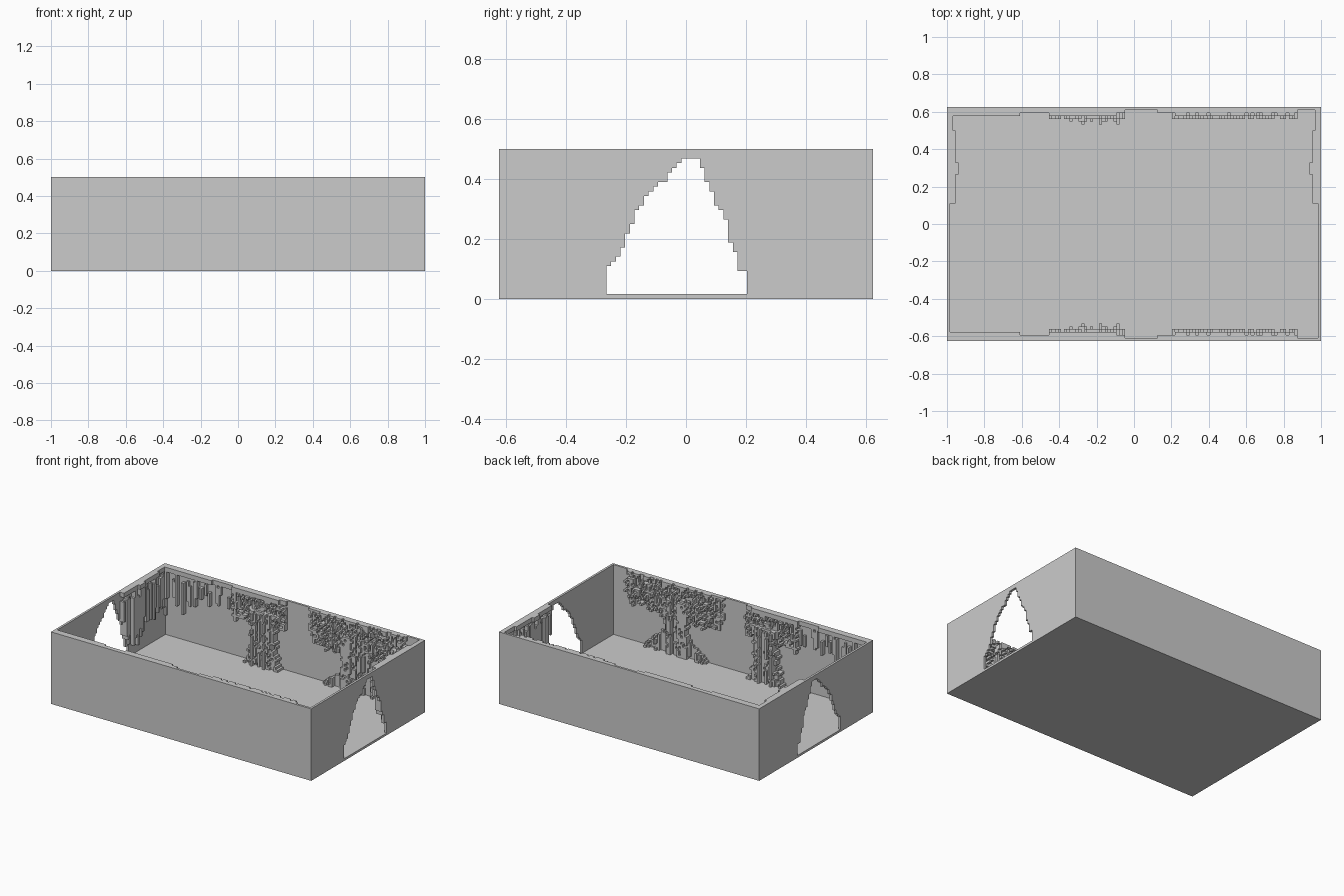
import bpy, bmesh, random
from mathutils import Vector

if "Cube" in bpy.data.objects:
    bpy.data.objects.remove(bpy.data.objects["Cube"])

V = 1 / 64          # size of one block
TOP = 32            # wall height in blocks
rng = random.Random(7)

stone = bpy.data.materials.new("stone_grey")
stone.use_nodes = True
stone.diffuse_color = (0.6, 0.6, 0.6, 1)
stone.node_tree.nodes["Principled BSDF"].inputs["Base Color"].default_value = (0.6, 0.6, 0.6, 1)


def make_object(name, bm):
    mesh = bpy.data.meshes.new(name)
    bm.to_mesh(mesh)
    bm.free()
    mesh.materials.append(stone)
    ob = bpy.data.objects.new(name, mesh)
    bpy.context.scene.collection.objects.link(ob)
    return ob


def block(name, lo, hi):
    bm = bmesh.new()
    bmesh.ops.create_cube(bm, size=1)
    for v in bm.verts:
        v.co = Vector([(a if c < 0 else b) * V for c, a, b in zip(v.co, lo, hi)])
    return make_object(name, bm)


# Open box with a floor and thin walls
shell = block("box_shell", (-64, -40, 0), (64, 40, TOP))
cavity = block("cavity_cutter", (-63, -39, 1), (63, 39, TOP + 8))

# Stepped arch that passes through both end walls
ARCH_START = -17
arch = [7, 8, 9, 11, 14, 16, 19, 20, 22, 23, 24, 25, 25, 27, 28, 29,
        30, 30, 30, 30, 28, 25, 23, 20, 19, 17, 12, 10, 6, 6]
arch = arch[:20] + [28] + arch[21:29] + [6]
outline = [(ARCH_START, 1)]
for n, h in enumerate(arch):
    for y in (ARCH_START + n, ARCH_START + n + 1):
        if outline[-1] != (y, h):
            outline.append((y, h))
outline.append((ARCH_START + len(arch), 1))
bm = bmesh.new()
face = bm.faces.new([bm.verts.new((-70 * V, y * V, z * V)) for y, z in outline])
side = bmesh.ops.extrude_face_region(bm, geom=[face])["geom"]
bmesh.ops.translate(bm, vec=(140 * V, 0, 0),
                    verts=[g for g in side if isinstance(g, bmesh.types.BMVert)])
bmesh.ops.recalc_face_normals(bm, faces=bm.faces)
arch_cutter = make_object("arch_cutter", bm)

for cutter in (cavity, arch_cutter):
    cutter.hide_render = True
    mod = shell.modifiers.new("cut", 'BOOLEAN')
    mod.operation = 'DIFFERENCE'
    mod.solver = 'EXACT'
    mod.object = cutter
bpy.context.view_layer.update()
cut = bpy.data.meshes.new_from_object(shell.evaluated_get(bpy.context.evaluated_depsgraph_get()))
shell.modifiers.clear()
shell.data = cut
for cutter in (cavity, arch_cutter):
    bpy.data.objects.remove(cutter)


def relief(name, depth, place, mirror_axis):
    """Blocky relief on a wall, mirrored to the wall opposite."""
    bm = bmesh.new()

    def quad(points, normal):
        f = bm.faces.new([bm.verts.new(place(*p) * V) for p in points])
        f.normal_update()
        if f.normal.dot(place(*normal) - place(0, 0, 0)) < 0:
            f.normal_flip()

    for (u, k), d in depth.items():
        if d < 1:
            continue
        quad([(u, k, d), (u + 1, k, d), (u + 1, k + 1, d), (u, k + 1, d)], (0, 0, 1))
        for du, dk in ((1, 0), (-1, 0), (0, 1), (0, -1)):
            e = depth.get((u + du, k + dk), 0)
            if e < d:
                a, b = u + max(du, 0), k + max(dk, 0)
                c, f = a + abs(dk), b + abs(du)
                quad([(a, b, e), (c, f, e), (c, f, d), (a, b, d)], (du, dk, 0))
    bmesh.ops.remove_doubles(bm, verts=bm.verts, dist=V / 20)
    bmesh.ops.dissolve_limit(bm, angle_limit=0.01, verts=bm.verts, edges=bm.edges)
    ob = make_object(name, bm)
    mod = ob.modifiers.new("opposite_wall", 'MIRROR')
    mod.use_axis = [a == mirror_axis for a in range(3)]
    mod.use_mirror_merge = False


def hang(depth, u, rim, low, high, chance):
    """A hanging strand below the rim."""
    for k in range(TOP - 2, TOP):
        depth[u, k] = rim
    if rng.random() < chance:
        d = rng.choice((1, 2, 2))
        start = TOP - rng.randint(2, 6)
        for k in range(rng.randint(low, high), start):
            depth[u, k] = min(d, max(rim, 1))


def grow(depth, u, k, d):
    depth[u, k] = max(depth.get((u, k), 0), d)


def trunk(depth, centre, mid, flare, deep):
    """A trunk that widens towards the floor and the crown."""
    for u in range(centre - flare, centre + flare + 1):
        column = rng.randint(deep - 2, deep)
        for k in range(1, 25):
            spread = mid + (flare - mid) * (abs(k - 13) / 12) ** 1.6
            if abs(u - centre) <= spread + rng.randint(-1, 1):
                grow(depth, u, k, max(1, column - rng.choice((0, 0, 0, 1))))


# Long walls: a drooping tree on one half and a leafy tree on the other
long_wall = {}
for u in range(-63, -3):
    if u < -39:
        hang(long_wall, u, 2, 13, 24, 0.55)
    elif u < -29:
        hang(long_wall, u, 1, 14, 26, 0.5)
    else:
        hang(long_wall, u, 2 if u < -6 else 1, 15, 26, 0.5)
        for k in range(19, TOP - 2):
            if rng.random() < 0.55:
                grow(long_wall, u, k, rng.choice((1, 2, 2, 3)))
trunk(long_wall, -14, 5, 8, 5)

for u in range(8, 56):
    edge = 17 + int(abs(u - 32) / 8) + rng.randint(-2, 2)
    for k in range(edge, TOP):
        if k >= TOP - 1:
            long_wall[u, k] = 1 if u < 13 else rng.choice((1, 2, 2))
        elif rng.random() < 0.62:
            long_wall[u, k] = rng.choice((1, 1, 2, 2, 2, 3)) if u >= 13 else 1
trunk(long_wall, 31, 5, 15, 3)
relief("long_wall_trees", long_wall, lambda u, k, d: Vector((u, 39 - d, k)), 1)

# End walls: hanging strands beside the arch
end_wall = {}
for u in range(7, 39):
    hang(end_wall, u, 3 if 17 <= u < 21 else 2 if u < 32 else 1,
         4 if u < 24 else 9, 18, 0.65)
for (u, k) in list(end_wall):
    n = u - ARCH_START
    if n < len(arch) and k < arch[n]:
        del end_wall[u, k]
relief("end_wall_strands", end_wall, lambda u, k, d: Vector((63 - d, u, k)), 0)
